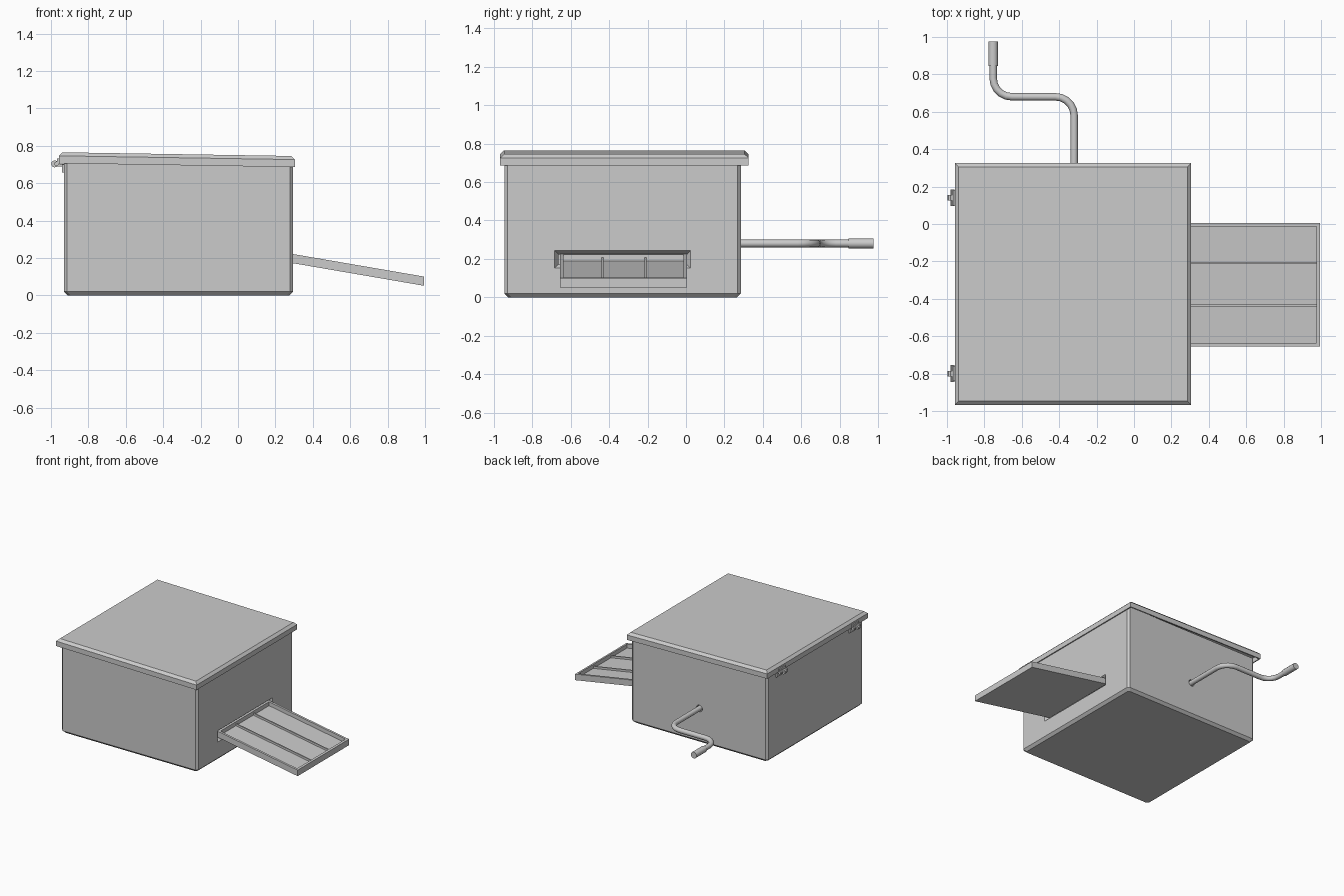
import bpy, bmesh, math
from mathutils import Matrix, Vector

if "Cube" in bpy.data.objects:
    bpy.data.objects.remove(bpy.data.objects["Cube"])


def add_mesh(name, bm):
    bmesh.ops.recalc_face_normals(bm, faces=bm.faces[:])
    me = bpy.data.meshes.new(name)
    bm.to_mesh(me)
    bm.free()
    ob = bpy.data.objects.new(name, me)
    bpy.context.collection.objects.link(ob)
    return ob


def loft(name, bounds, rings, corner=0.0, slope=0.0):
    """Skin rectangular rings (inset, height); the height follows slope along x."""
    x0, x1, y0, y1 = bounds
    bm = bmesh.new()
    loops = []
    for inset, z in rings:
        a, b, c, d = x0 + inset, x1 - inset, y0 + inset, y1 - inset
        k = corner
        if k:
            pts = [(a + k, c), (b - k, c), (b, c + k), (b, d - k),
                   (b - k, d), (a + k, d), (a, d - k), (a, c + k)]
        else:
            pts = [(a, c), (b, c), (b, d), (a, d)]
        loops.append([bm.verts.new((x, y, z + slope * (x - x0))) for x, y in pts])
    for lo, hi in zip(loops, loops[1:]):
        n = len(lo)
        for i in range(n):
            j = (i + 1) % n
            bm.faces.new((lo[i], lo[j], hi[j], hi[i]))
    bm.faces.new(loops[0])
    bm.faces.new(loops[-1])
    return add_mesh(name, bm)


def cylinder_y(name, x, y0, y1, z, r, sides):
    bm = bmesh.new()
    mat = Matrix.Translation((x, (y0 + y1) / 2, z)) @ Matrix.Rotation(math.pi / 2, 4, 'X')
    bmesh.ops.create_cone(bm, cap_ends=True, segments=sides, radius1=r, radius2=r,
                          depth=y1 - y0, matrix=mat)
    return add_mesh(name, bm)


def smooth(ob):
    bpy.ops.object.select_all(action='DESELECT')
    ob.select_set(True)
    bpy.context.view_layer.objects.active = ob
    bpy.ops.object.shade_smooth_by_angle(angle=math.radians(35))


def cut(ob, cutter):
    cutter.hide_render = True
    cutter.display_type = 'WIRE'
    m = ob.modifiers.new(cutter.name, 'BOOLEAN')
    m.operation = 'DIFFERENCE'
    m.solver = 'EXACT'
    m.object = cutter


# Hollow box body with chamfered edges
box = loft("box_body", (-0.93, 0.295, -0.945, 0.285),
           [(0.02, 0), (0, 0.02), (0, 0.712), (0.03, 0.712), (0.03, 0.03)], corner=0.016)

# Flared opening for the tray
bm = bmesh.new()
ends = []
for x, g in ((0.255, -0.005), (0.305, 0.04)):
    ends.append([bm.verts.new((x, y, z)) for y, z in
                 ((-0.66 - g * .75, 0.175 - g * .75), (0.0 + g * .75, 0.175 - g * .75),
                  (0.0 + g * .75, 0.22 + g * .75), (-0.66 - g * .75, 0.22 + g * .75))])
for i in range(4):
    j = (i + 1) % 4
    bm.faces.new((ends[0][i], ends[0][j], ends[1][j], ends[1][i]))
bm.faces.new(ends[0])
bm.faces.new(ends[1])
cut(box, add_mesh("tray_opening_cutter", bm))

# Hole for the crank shaft
cut(box, cylinder_y("crank_hole_cutter", -0.32, 0.2, 0.35, 0.28, 0.027, 16))

# Slightly sloping hollow lid
loft("lid", (-0.958, 0.305, -0.967, 0.325),
     [(0.009, 0.745), (0.009, 0.706), (0, 0.706), (0, 0.746), (0.02, 0.765)], slope=-0.016)

# Sloping tray with a raised rim and two dividers
loft("tray", (0.27, 0.995, -0.655, 0.005),
     [(0, 0.176), (0, 0.225), (0.018, 0.225), (0.018, 0.193)], slope=-0.172)
for i, y in enumerate((-0.435, -0.21)):
    loft(f"tray_divider_{i + 1}", (0.285, 0.98, y - 0.005, y + 0.005),
         [(0, 0.188), (0, 0.207)], slope=-0.172)


# Crank handle: straight runs joined by rounded bends
def bend(center, start, end, n=5):
    out = []
    for i in range(n + 1):
        t = math.radians(start + (end - start) * i / n)
        out.append((center[0] + 0.1 * math.cos(t), center[1] + 0.1 * math.sin(t)))
    return out


path = [(-0.32, 0.2)] + bend((-0.42, 0.58), 0, 90) + bend((-0.653, 0.78), 270, 180) + [(-0.753, 0.9)]
curve = bpy.data.curves.new("crank_path", 'CURVE')
curve.dimensions = '3D'
curve.bevel_depth = 0.02
curve.bevel_resolution = 4
curve.use_fill_caps = True
sp = curve.splines.new('POLY')
sp.points.add(len(path) - 1)
for p, (x, y) in zip(sp.points, path):
    p.co = (x, y, 0.28, 1)
crank = bpy.data.objects.new("crank_arm", curve)
bpy.context.collection.objects.link(crank)
bpy.ops.object.select_all(action='DESELECT')
crank.select_set(True)
bpy.context.view_layer.objects.active = crank
bpy.ops.object.convert(target='MESH')
smooth(crank)
smooth(cylinder_y("crank_grip", -0.753, 0.845, 0.977, 0.28, 0.026, 12))

# Two hinges on the left side
for i, y in enumerate((-0.80, 0.14)):
    n = i + 1
    smooth(cylinder_y(f"hinge_pin_{n}", -0.97, y - 0.045, y + 0.045, 0.703, 0.012, 10))
    smooth(cylinder_y(f"hinge_knuckle_{n}", -0.98, y - 0.015, y + 0.015, 0.703, 0.019, 10))
    loft(f"hinge_arm_{n}", (-0.975, -0.925, y - 0.015, y + 0.015), [(0, 0.688), (0, 0.702)])
    loft(f"hinge_body_plate_{n}", (-0.942, -0.926, y - 0.04, y + 0.04), [(0, 0.658), (0, 0.7)])
    loft(f"hinge_lid_plate_{n}", (-0.968, -0.954, y - 0.04, y + 0.04), [(0, 0.703), (0, 0.732)])
